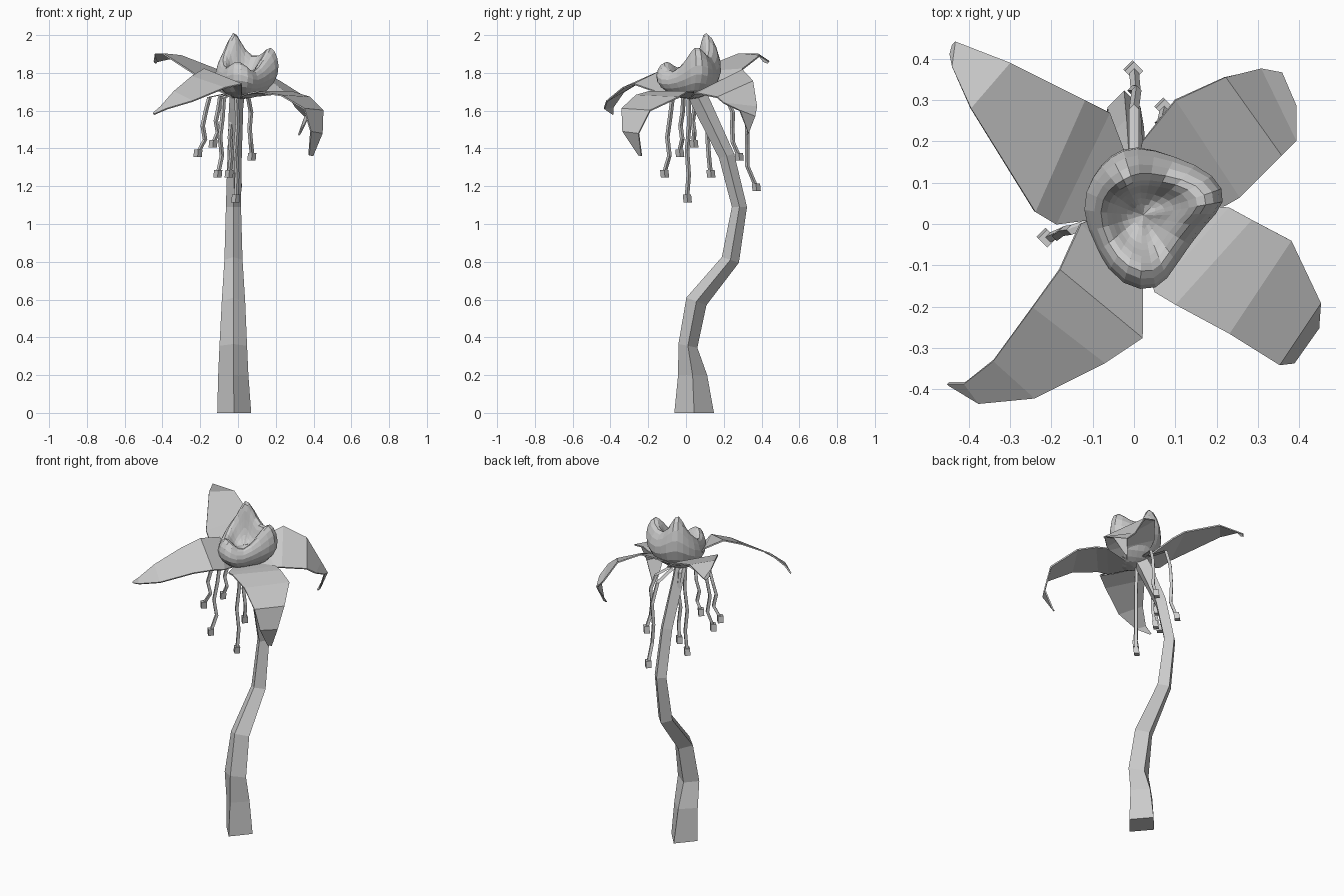
import bpy, bmesh, math
from mathutils import Vector


def make(name, verts, faces):
    me = bpy.data.meshes.new(name)
    me.from_pydata([tuple(v) for v in verts], [], faces)
    bm = bmesh.new()
    bm.from_mesh(me)
    bmesh.ops.recalc_face_normals(bm, faces=bm.faces)
    bm.to_mesh(me)
    bm.free()
    ob = bpy.data.objects.new(name, me)
    bpy.context.collection.objects.link(ob)
    return ob


def loft(name, rings):
    n = len(rings[0])
    verts = [v for r in rings for v in r]
    faces = [(k * n + i, k * n + (i + 1) % n, (k + 1) * n + (i + 1) % n, (k + 1) * n + i)
             for k in range(len(rings) - 1) for i in range(n)]
    faces += [tuple(range(n)), tuple(range(len(verts) - n, len(verts)))]
    return make(name, verts, faces)


def diamond(x, y, z, rx, ry, tilt=0.0):
    # tilt raises the back corner and lowers the front one
    return [(x + rx, y, z), (x, y + ry, z + tilt), (x - rx, y, z), (x, y - ry, z - tilt)]


# stem: four-sided, bending towards the back: x, y, z, rx, ry, tilt
stem = [(-.02, .043, 0, .09, .105, 0), (-.025, .035, .2, .08, .077, 0),
        (-.025, .01, .355, .073, .05, -.01),
        (-.024, .055, .59, .062, .053, -.02), (-.024, .235, .81, .048, .045, -.015),
        (-.024, .283, 1.09, .04, .04, 0), (-.018, .215, 1.36, .038, .04, .012),
        (-.01, .09, 1.62, .038, .045, .02), (0, .04, 1.72, .04, .045, .02)]
loft("stem", [diamond(*s) for s in stem])


# petals: pairs of left and right edge points from base to tip
def petal(name, rows):
    verts = [Vector(p) for r in rows for p in r]
    faces = [(2 * i, 2 * i + 1, 2 * i + 3, 2 * i + 2) for i in range(len(rows) - 1)]
    ob = make(name, verts, faces)
    mod = ob.modifiers.new("thickness", 'SOLIDIFY')
    mod.thickness = .008
    mod.offset = 0


petal("petal_back_left", [
    ((.02, .06, 1.67), (-.03, .02, 1.67)),
    ((-.06, .27, 1.77), (-.19, .0, 1.75)),
    ((-.12, .30, 1.82), (-.24, .03, 1.80)),
    ((-.30, .39, 1.89), (-.395, .28, 1.90)),
    ((-.43, .44, 1.86), (-.44, .38, 1.90)),
    ((-.437, .432, 1.85), (-.443, .41, 1.86))])
petal("petal_front_left", [
    ((-.04, .04, 1.68), (.02, .0, 1.67)),
    ((-.13, .0, 1.80), (.02, -.16, 1.70)),
    ((-.18, -.11, 1.82), (.02, -.275, 1.74)),
    ((-.245, -.20, 1.78), (-.07, -.335, 1.72)),
    ((-.34, -.33, 1.70), (-.24, -.42, 1.65)),
    ((-.41, -.385, 1.62), (-.375, -.433, 1.61)),
    ((-.45, -.385, 1.585), (-.445, -.39, 1.58))])
petal("petal_front_right", [
    ((.0, .0, 1.67), (.02, .05, 1.67)),
    ((.05, -.165, 1.69), (.23, .04, 1.70)),
    ((.10, -.195, 1.70), (.285, .01, 1.70)),
    ((.23, -.265, 1.68), (.38, -.04, 1.67)),
    ((.35, -.34, 1.61), (.45, -.19, 1.60)),
    ((.385, -.335, 1.49), (.445, -.25, 1.48)),
    ((.375, -.25, 1.365), (.395, -.235, 1.36))])
petal("petal_back_right", [
    ((.03, .02, 1.67), (-.01, .06, 1.67)),
    ((.22, .045, 1.69), (.02, .20, 1.76)),
    ((.255, .065, 1.69), (.10, .30, 1.815)),
    ((.355, .165, 1.67), (.22, .355, 1.755)),
    ((.39, .20, 1.64), (.305, .375, 1.62)),
    ((.39, .285, 1.60), (.355, .365, 1.57)),
    ((.33, .33, 1.48), (.32, .32, 1.47))])

# lobed cup: rim outline, rim height, inward lean of the lip
rim = [(0, .2, 1.98, .34), (.1, .17, 1.87, .25), (.2, .12, 1.92, .1), (.225, .05, 1.96, .05),
       (.17, 0, 1.87, .1), (.1, -.1, 1.79, .1), (.06, -.165, 1.84, .1), (-.03, -.155, 1.88, .15),
       (-.09, -.07, 1.81, .1), (-.135, .04, 1.87, .2), (-.105, .12, 1.93, .25),
       (-.06, .175, 2.05, .38)]
cx, cy = .02, .02


def cup_ring(scale, base, mix, lean):
    return [(cx + (x - cx) * scale * (1 - k * lean), cy + (y - cy) * scale * (1 - k * lean),
             base + (z - base) * mix) for x, y, z, k in rim]


cup = loft("flower_cup", [cup_ring(*r) for r in
           [(.25, 1.66, 0, 0), (.72, 1.69, .04, 0), (1.05, 1.69, .4, 0), (1.03, 1.69, .8, .45),
            (.86, 1.69, 1.05, 1), (.62, 1.71, .85, 1), (.42, 1.75, .4, .5), (.15, 1.77, .1, 0)]])
cup.modifiers.new("rounding", 'SUBSURF').levels = 1
cup.modifiers["rounding"].render_levels = 1

# stamens: thin wavy strands with a blocky tip; end point of each
ends = [(-.21, -.035, 1.38), (-.105, -.115, 1.27), (-.13, .04, 1.43), (-.045, .13, 1.27),
        (-.01, .005, 1.14), (.075, .28, 1.36), (0, .37, 1.20)]
for i, (x, y, z) in enumerate(ends):
    drop = 1.69 - z
    rings = []
    # fraction outwards, fraction down, sideways wave
    for out, down, wave in [(.3, 0, 0), (.72, .06, 0), (.84, .3, .006), (.87, .55, -.004),
                            (.85, .78, .004), (1, 1, 0)]:
        rings.append(diamond(x * out + wave, .04 + (y - .04) * out + wave, 1.69 - drop * down, .012, .012))
    loft("stamen_%d" % (i + 1), rings)
    tip = [diamond(x, y, z + .015, .022, .022), diamond(x - .004, y + .004, z - .025, .022, .022)]
    loft("stamen_tip_%d" % (i + 1), tip)
